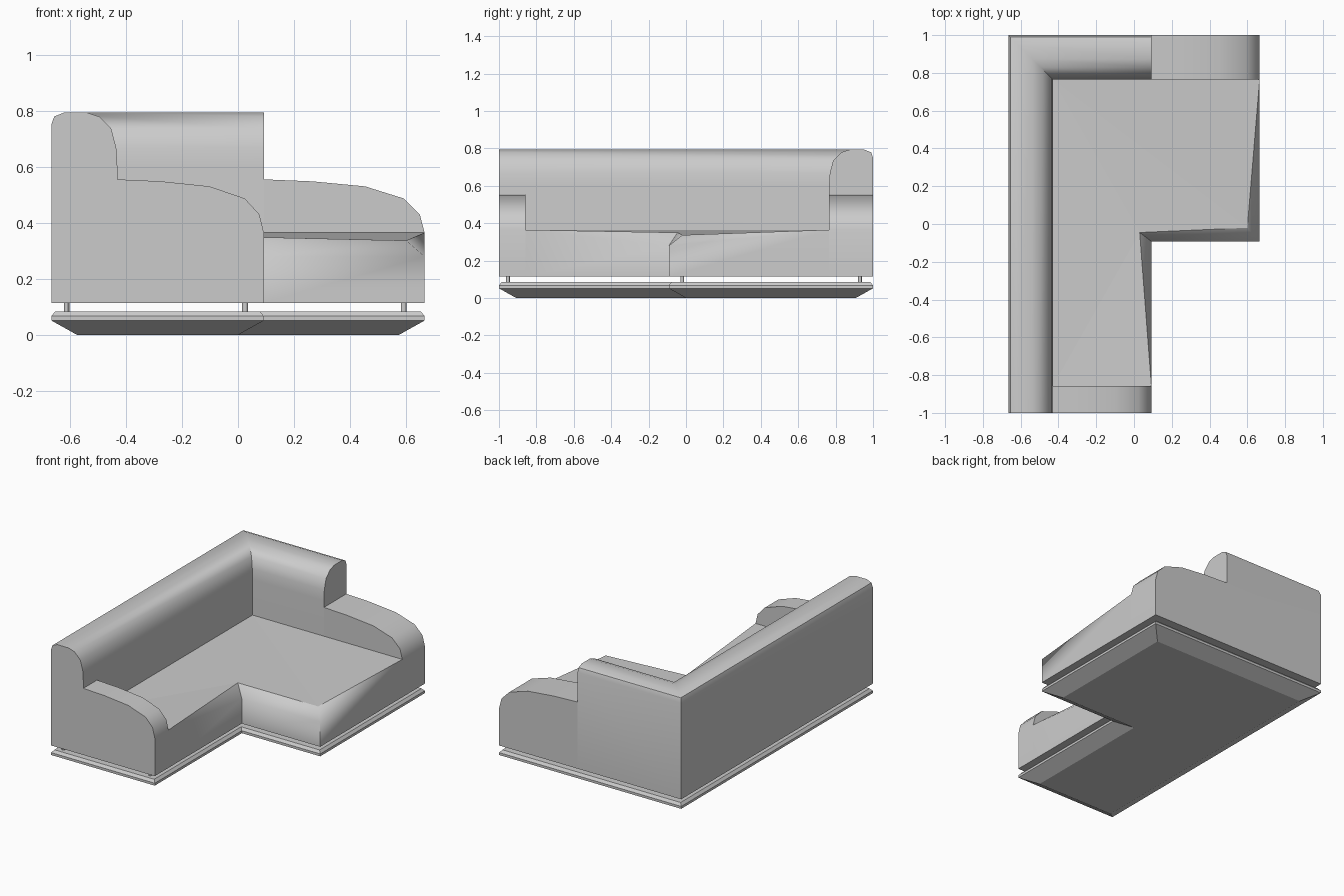
import bpy, bmesh, math

if "Cube" in bpy.data.objects:
    bpy.data.objects.remove(bpy.data.objects["Cube"])

X0, X1, XM = -0.665, 0.665, 0.092   # left, right, front of short wing
Y0, Y1, YM = -1.0, 1.0, -0.092      # front, back, front of long wing
ZB = 0.115                          # underside of upholstery


def finish(name, bm, angle=None, sharp_z=None):
    """Turn a bmesh into an object; smooth below 'angle', edges in sharp_z stay hard."""
    bmesh.ops.recalc_face_normals(bm, faces=bm.faces)
    if angle:
        for f in bm.faces:
            f.smooth = True
        for e in bm.edges:
            e.smooth = e.calc_face_angle(0) < math.radians(angle)
            if sharp_z and all(v.co.z > sharp_z for v in e.verts):
                e.smooth = False
    me = bpy.data.meshes.new(name)
    bm.to_mesh(me)
    bm.free()
    ob = bpy.data.objects.new(name, me)
    bpy.context.collection.objects.link(ob)
    return ob


def loft(name, rings, angle=None):
    """Skin a list of equal length closed rings and cap both ends."""
    bm = bmesh.new()
    vs = [[bm.verts.new(p) for p in r] for r in rings]
    n = len(vs[0])
    for a, b in zip(vs, vs[1:]):
        for i in range(n):
            j = (i + 1) % n
            bm.faces.new((a[i], a[j], b[j], b[i]))
    bm.faces.new(vs[0])
    bm.faces.new(vs[-1])
    return finish(name, bm, angle)


def l_ring(d, z):
    """L-shaped footprint inset by d at height z."""
    return [(X0 + d, Y0 + d, z), (XM - d, Y0 + d, z), (XM - d, YM + d, z),
            (X1 - d, YM + d, z), (X1 - d, Y1 - d, z), (X0 + d, Y1 - d, z)]


# plinth with chamfered underside
loft("plinth", [l_ring(0.093, 0), l_ring(0, 0.052), l_ring(0, 0.068), l_ring(0.014, 0.085)])

# feet between plinth and upholstery
for i, (x, y) in enumerate([(-0.61, -0.952), (0.025, -0.952), (0.025, -0.02),
                            (0.59, -0.02), (0.59, 0.93), (-0.61, 0.93)]):
    bpy.ops.mesh.primitive_cylinder_add(vertices=12, radius=0.01, depth=0.05, location=(x, y, 0.1))
    bpy.context.object.name = f"foot_{i + 1}"
    bpy.ops.object.shade_smooth_by_angle()

# backrest: profile (distance from outside, height) swept round the mitred corner
prof = [(0, ZB), (0, 0.75), (0.01, 0.779), (0.045, 0.793), (0.127, 0.793), (0.17, 0.779),
        (0.213, 0.736), (0.231, 0.668), (0.235, 0.6), (0.235, ZB)]
loft("backrest", [[(X0 + u, Y0, z) for u, z in prof],
                  [(X0 + u, Y1 - u, z) for u, z in prof],
                  [(XM, Y1 - u, z) for u, z in prof]], 40)


# armrests: same falling curve, stretched to each wing
def armrest(name, xa, xb, ya, yb):
    curve = [(0, ZB), (0, 0.555), (0.3, 0.548), (0.63, 0.53), (0.87, 0.487),
             (0.97, 0.43), (1, 0.365), (1, ZB)]
    loft(name, [[(xa + (xb - xa) * t, y, z) for t, z in curve] for y in (ya, yb)], 40)


armrest("front_armrest", -0.43, XM, Y0, -0.857)
armrest("back_armrest", XM, X1, 0.765, Y1)

# seat: L-shaped cushion with front edges that soften towards the middle
bm = bmesh.new()
foot = [(-0.43, -0.857), (XM, -0.857), (XM, YM), (X1, YM), (X1, 0.765), (-0.43, 0.765)]
low = [bm.verts.new((x, y, ZB)) for x, y in foot]
zs = (0.365, 0.365, 0.28, 0.28, 0.365, 0.365)
A, B, P, Q, E, F = rim = [bm.verts.new((x, y, z)) for (x, y), z in zip(foot, zs)]
C = bm.verts.new((0.03, -0.045, 0.35))
D = bm.verts.new((0.6, -0.02, 0.337))
bm.faces.new(low)
for i in range(6):
    j = (i + 1) % 6
    bm.faces.new((low[i], low[j], rim[j], rim[i]))
for f in ((B, P, C), (P, Q, D, C), (Q, E, D), (A, B, C), (A, C, F), (F, C, D), (F, D, E)):
    bm.faces.new(f)
seat = finish("seat", bm, 55, 0.33)
